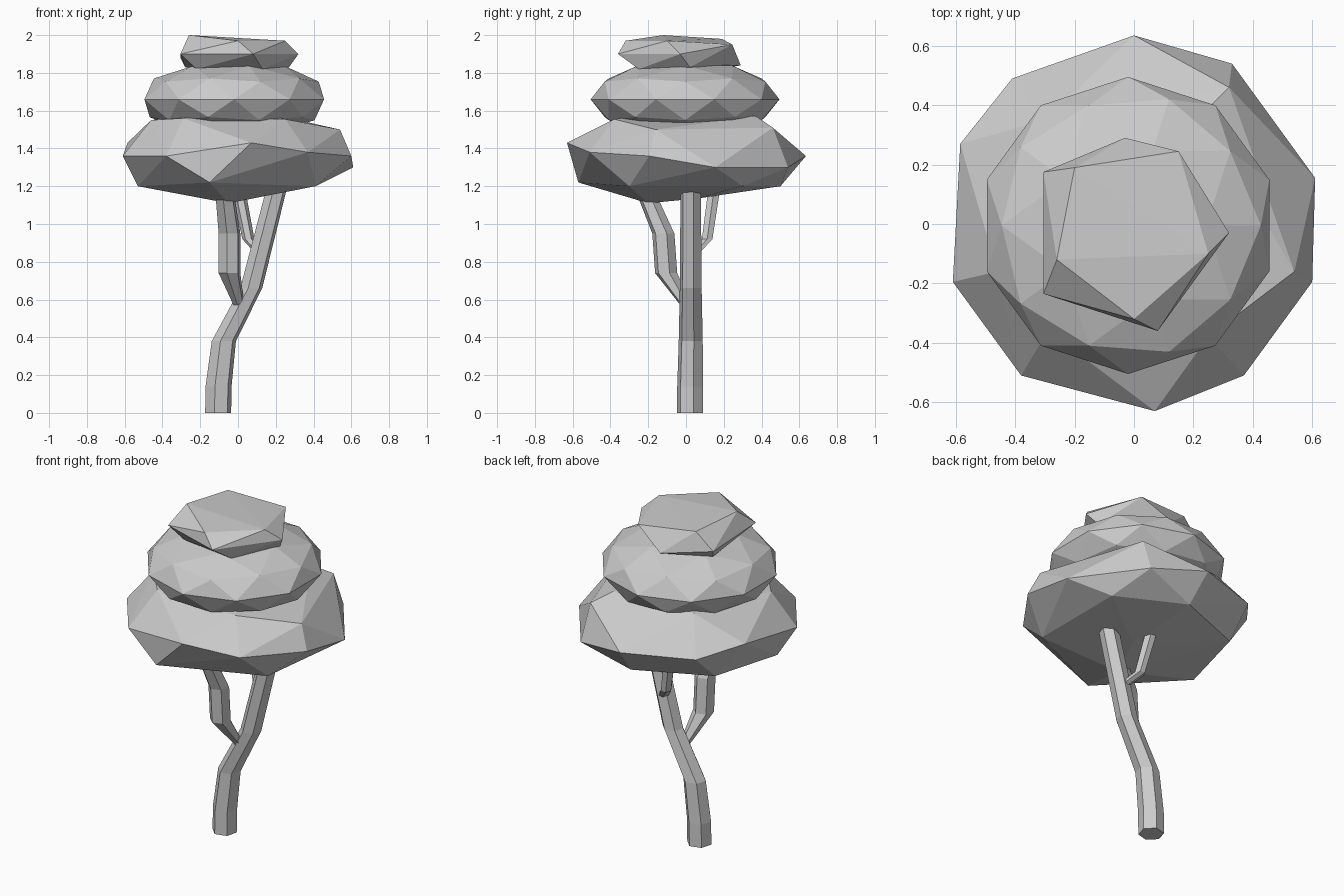
import bpy, bmesh, math
from mathutils import Vector, Matrix

if "Cube" in bpy.data.objects:
    bpy.data.objects.remove(bpy.data.objects["Cube"])


def finish(bm, name):
    bmesh.ops.recalc_face_normals(bm, faces=bm.faces[:])
    me = bpy.data.meshes.new(name)
    bm.to_mesh(me)
    bm.free()
    ob = bpy.data.objects.new(name, me)
    bpy.context.collection.objects.link(ob)
    return ob


def faceted_clump(name, points):
    """Low-poly foliage: convex hull of a few layers of points."""
    bm = bmesh.new()
    for p in points:
        bm.verts.new(p)
    bmesh.ops.convex_hull(bm, input=bm.verts[:])
    loose = [v for v in bm.verts if not v.link_faces]
    bmesh.ops.delete(bm, geom=loose, context='VERTS')
    return finish(bm, name)


def limb(name, path, sides=6, turn=0.0):
    """Six-sided tube through (x, y, z, radius) stations with level rings."""
    bm = bmesh.new()
    rings = []
    for x, y, z, r in path:
        angles = [turn + 2 * math.pi * i / sides for i in range(sides)]
        rings.append([bm.verts.new((x + r * math.cos(a), y + r * math.sin(a), z))
                      for a in angles])
    for lo, hi in zip(rings, rings[1:]):
        for i in range(sides):
            j = (i + 1) % sides
            bm.faces.new((lo[i], lo[j], hi[j], hi[i]))
    bm.faces.new(rings[0][::-1])
    bm.faces.new(rings[-1])
    return finish(bm, name)


# Trunk and the two branches
limb("trunk", [(-.105, .022, 0, .071), (-.103, .022, .14, .071),
               (-.075, .025, .38, .066), (.07, .025, .66, .06),
               (.205, .025, 1.19, .056)], turn=.25)
limb("front_branch", [(.005, 0, .57, .03), (-.045, -.105, .74, .06),
                      (-.045, -.12, .95, .06), (-.07, -.21, 1.16, .052)], turn=.3)
limb("back_branch", [(.125, .04, .84, .03), (.055, .112, .92, .032),
                     (.005, .147, 1.17, .036)])

# Lower foliage: underside, lower ring, widest ring, shoulder, crown
faceted_clump("lower_foliage", [
    (-.05, -.2, 1.11), (.06, .06, 1.135),
    (-.53, -.12, 1.2), (-.15, -.57, 1.22), (.41, -.3, 1.2),
    (.41, .3, 1.2), (.02, .5, 1.2), (-.42, .32, 1.21),
    (0, .635, 1.36), (.33, .54, 1.3), (.61, .155, 1.3), (.6, -.195, 1.36),
    (.37, -.51, 1.38), (.07, -.63, 1.43), (-.38, -.51, 1.36),
    (-.61, -.195, 1.36), (-.585, .27, 1.43), (-.41, .49, 1.37),
    (.54, -.16, 1.5), (.32, .46, 1.51), (-.46, -.16, 1.55),
    (-.3, .35, 1.57), (.23, .37, 1.57), (-.29, -.36, 1.56),
    (.25, -.38, 1.555), (0, 0, 1.61)])

# Middle foliage: squashed icosphere
bm = bmesh.new()
bmesh.ops.create_icosphere(
    bm, subdivisions=2, radius=.5,
    matrix=Matrix.Translation((-.02, -.005, 1.66)) @ Matrix.Diagonal((1, 1, .42, 1)))
finish(bm, "middle_foliage")

# Top foliage
faceted_clump("top_foliage", [
    (-.26, -.12, 2.0), (0, -.32, 1.97), (.25, -.1, 1.97),
    (.15, .245, 1.95), (-.2, .19, 1.98),
    (.32, -.03, 1.9), (.08, -.36, 1.9), (-.305, -.235, 1.9),
    (-.305, .175, 1.88), (-.03, .29, 1.84),
    (.13, -.25, 1.82), (-.22, -.2, 1.82), (.27, .02, 1.83),
    (-.28, .14, 1.83), (0, 0, 1.79)])
